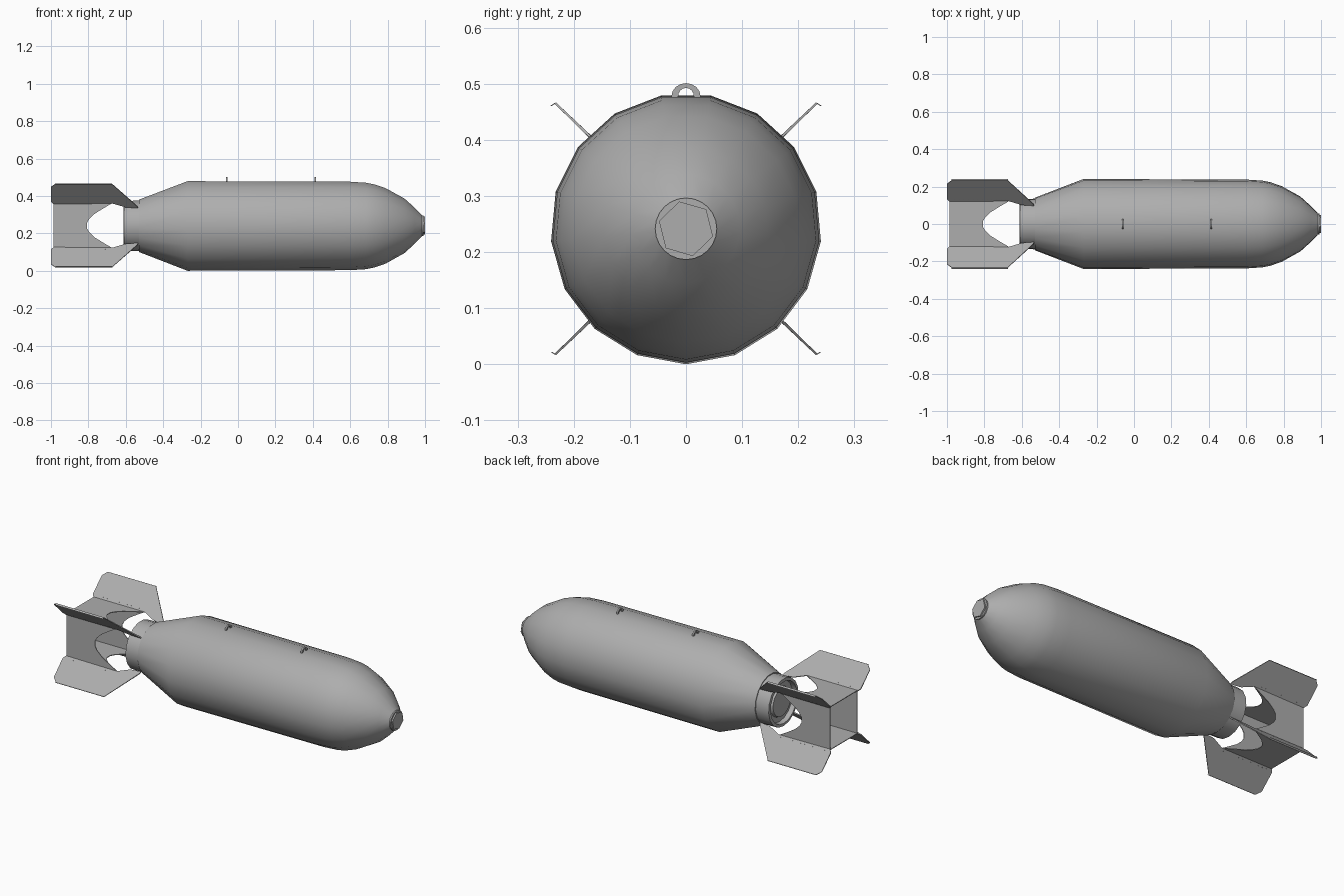
import bpy, bmesh, math
from mathutils import Matrix, Vector

if "Cube" in bpy.data.objects:
    bpy.data.objects.remove(bpy.data.objects["Cube"])

CZ = 0.2415   # height of the long axis
grey = bpy.data.materials.new("dark_grey_paint")
grey.diffuse_color = (0.42, 0.42, 0.42, 1)
grey.use_nodes = True
grey.node_tree.nodes["Principled BSDF"].inputs["Base Color"].default_value = grey.diffuse_color


def finish(name, bm, angle=None):
    bmesh.ops.recalc_face_normals(bm, faces=bm.faces)
    me = bpy.data.meshes.new(name)
    bm.to_mesh(me)
    bm.free()
    me.materials.append(grey)
    ob = bpy.data.objects.new(name, me)
    bpy.context.collection.objects.link(ob)
    ob.location.z = CZ
    if angle:
        bpy.ops.object.select_all(action='DESELECT')
        ob.select_set(True)
        bpy.context.view_layer.objects.active = ob
        bpy.ops.object.shade_smooth_by_angle(angle=math.radians(angle))
    return ob


def lathe(name, profile, sides=17, phase=-math.pi / 2, angle=30):
    """Revolve (x, radius) points around the long axis, capping both ends."""
    bm = bmesh.new()
    rings = []
    for x, r in profile:
        a = [phase + 2 * math.pi * i / sides for i in range(sides)]
        rings.append([bm.verts.new((x, r * math.cos(t), r * math.sin(t))) for t in a])
    for p, q in zip(rings, rings[1:]):
        for i in range(sides):
            j = (i + 1) % sides
            bm.faces.new((p[i], p[j], q[j], q[i]))
    bm.faces.new(rings[0])
    bm.faces.new(rings[-1])
    return finish(name, bm, angle)


def plate(name, outline, place, thick):
    """Thin plate: outline (u, v) put in space by place(u, v, offset)."""
    bm = bmesh.new()
    lo = [bm.verts.new(place(u, v, -thick / 2)) for u, v in outline]
    hi = [bm.verts.new(place(u, v, thick / 2)) for u, v in outline]
    bm.faces.new(lo)
    bm.faces.new(hi)
    n = len(lo)
    for i in range(n):
        j = (i + 1) % n
        bm.faces.new((lo[i], lo[j], hi[j], hi[i]))
    return finish(name, bm)


# Casing with ogive nose and tapered tail
lathe("casing", [(0.985, 0.055), (0.945, 0.097), (0.89, 0.147), (0.79, 0.203),
                 (0.73, 0.224), (0.685, 0.233), (0.60, 0.2385), (-0.27, 0.2415),
                 (-0.53, 0.141)])
# Tail collar with recessed back and plug
lathe("tail_collar", [(-0.52, 0.136), (-0.61, 0.134), (-0.612, 0.118),
                      (-0.585, 0.115), (-0.585, 0.085), (-0.60, 0.08)])
# Nose fuze: round base and hexagonal cap
lathe("fuze_base", [(0.975, 0.055), (0.992, 0.055)], 24)
lathe("fuze_cap", [(0.98, 0.05), (1.0, 0.05)], 6, math.radians(104), 20)

# Box panels with a curved notch in the leading edge
half = [(-0.67, 0.121), (-0.715, 0.095), (-0.765, 0.064), (-0.795, 0.036), (-0.808, 0.014)]
panel = [(-0.987, 0.121)] + half + [(x, -v) for x, v in reversed(half)] + [(-0.987, -0.121)]
for k in range(4):
    rot = Matrix.Rotation(k * math.pi / 2, 3, 'X')
    plate("box_panel_%d" % k, panel,
          lambda x, v, o, m=rot: m @ Vector((x, v, 0.121 + o)), 0.004)

# Diagonal fins with lips and rivets
fin = [(-0.987, 0.168), (-1.0, 0.185), (-1.0, 0.295), (-0.975, 0.32),
       (-0.675, 0.32), (-0.54, 0.15), (-0.535, 0.136), (-0.60, 0.142), (-0.67, 0.171)]
lip = [(-0.975, 0.0), (-0.675, 0.0), (-0.675, 0.008), (-0.975, 0.008)]
SY, SZ = 0.728, 0.70   # fins lean slightly flatter than 45 degrees
for k, (sy, sz) in enumerate([(1, 1), (-1, 1), (-1, -1), (1, -1)]):
    def on_fin(x, r, o, sy=sy, sz=sz):
        o *= 1.0 if r > 0.25 else 1.8          # thicker at the root
        return Vector((x, sy * (r + o) * SY, sz * (r - o) * SZ))

    def on_lip(x, d, o, sy=sy, sz=sz):
        return Vector((x, sy * (0.32 * SY + d * 0.9 + o), sz * (0.32 * SZ - d * 0.6)))
    plate("fin_%d" % k, fin, on_fin, 0.0035)
    plate("fin_lip_%d" % k, lip, on_lip, 0.003)
    bm = bmesh.new()
    nrm = Vector((0, sy, -sz)).normalized()
    turn = Vector((0, 0, 1)).rotation_difference(nrm).to_matrix().to_4x4()
    for i in range(12):
        pos = on_fin(-0.96 + i * 0.025, 0.182, 0)
        bmesh.ops.create_cone(bm, cap_ends=True, segments=6, radius1=0.002, radius2=0.002,
                              depth=0.008, matrix=Matrix.Translation(pos) @ turn)
    finish("fin_rivets_%d" % k, bm)

# Suspension lugs: flat half rings on the top
for k, x in enumerate((-0.06, 0.413)):
    arc = [math.pi * i / 8 for i in range(9)]
    ring = [(-0.027, -0.006)] + [(-0.026 * math.cos(a), 0.0235 * math.sin(a)) for a in arc] \
        + [(0.027, -0.006), (0.013, -0.006)] \
        + [(0.014 * math.cos(a), 0.015 * math.sin(a)) for a in arc] + [(-0.013, -0.006)]
    plate("lug_%d" % k, ring, lambda y, z, o, x=x: Vector((x + o, y, 0.236 + z)), 0.009)
